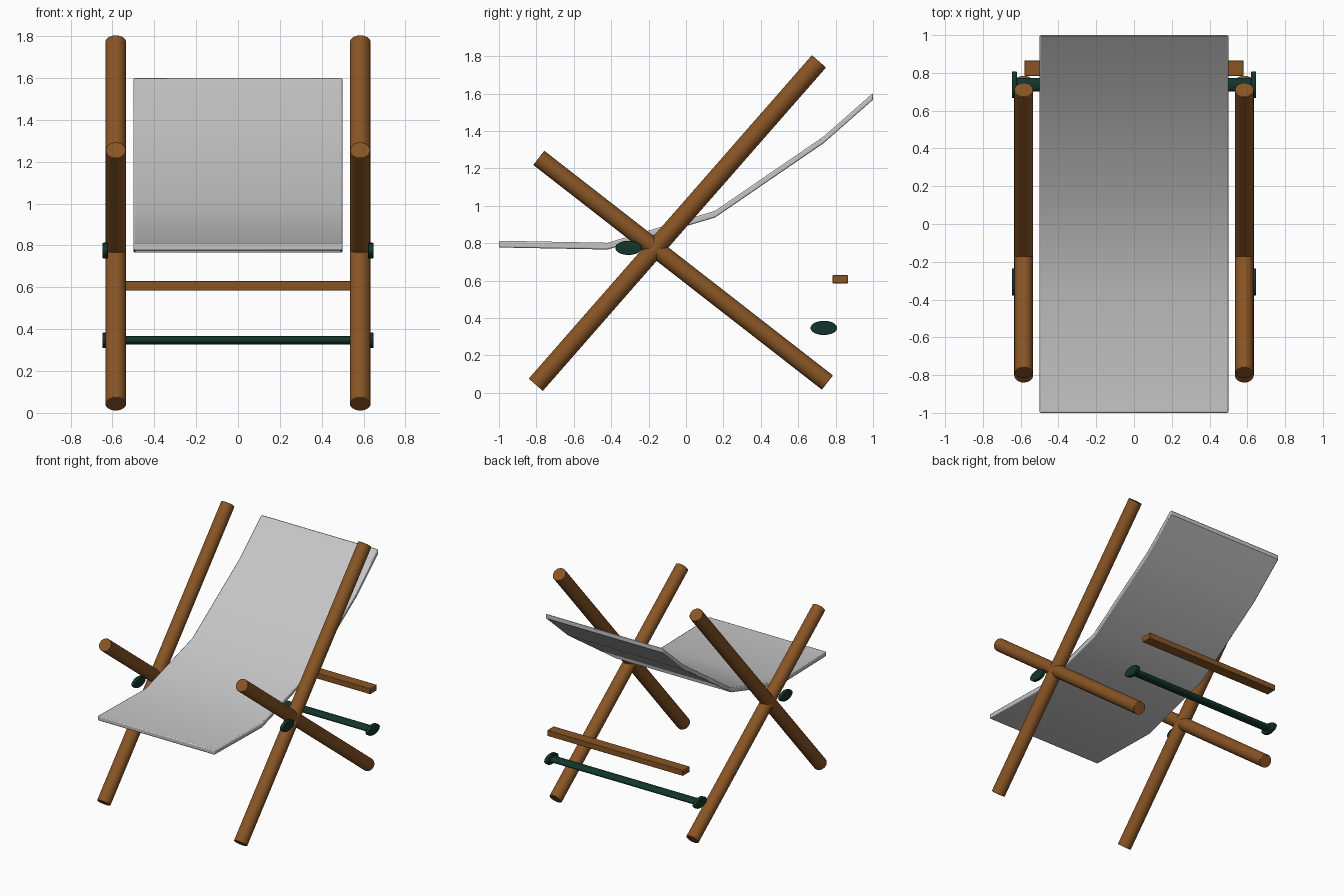
import bpy, bmesh, math
from mathutils import Vector, Matrix

old = bpy.data.objects.get("Cube")
if old:
    bpy.data.objects.remove(old, do_unlink=True)


def make_material(name, rgb):
    mat = bpy.data.materials.new(name)
    mat.use_nodes = True
    mat.diffuse_color = (*rgb, 1)
    mat.node_tree.nodes["Principled BSDF"].inputs["Base Color"].default_value = (*rgb, 1)
    return mat


wood = make_material("brown_wood", (0.25, 0.09, 0.018))
cloth = make_material("light_grey_cloth", (0.56, 0.56, 0.56))
paint = make_material("dark_green_paint", (0.006, 0.036, 0.024))


def add_object(name, bm, mat, bevel=0.0):
    bmesh.ops.recalc_face_normals(bm, faces=bm.faces)
    mesh = bpy.data.meshes.new(name)
    bm.to_mesh(mesh)
    bm.free()
    mesh.materials.append(mat)
    mesh.shade_smooth()
    mesh.set_sharp_from_angle(angle=math.radians(35))
    obj = bpy.data.objects.new(name, mesh)
    bpy.context.collection.objects.link(obj)
    if bevel:
        mod = obj.modifiers.new("soft_edges", 'BEVEL')
        mod.width = bevel
        mod.segments = 2
        mod.limit_method = 'ANGLE'
        mod.angle_limit = math.radians(60)
    return obj


def rod(name, start, end, mat, rx, ry, bevel=0.0):
    """Elliptical cylinder between two points."""
    a, b = Vector(start), Vector(end)
    turn = (b - a).to_track_quat('Z', 'Y').to_matrix().to_4x4()
    bm = bmesh.new()
    bmesh.ops.create_cone(
        bm, cap_ends=True, segments=32, radius1=1, radius2=1, depth=(b - a).length,
        matrix=Matrix.Translation((a + b) / 2) @ turn @ Matrix.Diagonal((rx, ry, 1, 1)))
    return add_object(name, bm, mat, bevel)


# Crossed round poles and oval end caps on both sides
for side, s in (("left", 1), ("right", -1)):
    x = 0.584 * s
    rod(side + "_long_pole", (x, -0.803, 0.043), (x, 0.711, 1.772), wood, 0.05, 0.05, 0.003)
    rod(side + "_short_pole", (x, 0.756, 0.055), (x, -0.787, 1.256), wood, 0.048, 0.048, 0.003)
    for place, y, z in (("front", -0.307, 0.775), ("rear", 0.737, 0.347)):
        rod(f"{side}_{place}_cap", (0.62 * s, y, z), (0.647 * s, y, z), paint,
            0.038, 0.071, 0.004).name = f"{side}_{place}_oval_cap"

# Flattened rear crossbar
bar = rod("rear_crossbar", (-0.625, 0.737, 0.347), (0.625, 0.737, 0.347), paint, 0.021, 0.036)


def fit_oval(obj, height, depth):
    """Make the oval section lie flat: long in y, low in z."""
    ys = [v.co.y for v in obj.data.vertices]
    zs = [v.co.z for v in obj.data.vertices]
    cy, cz = (min(ys) + max(ys)) / 2, (min(zs) + max(zs)) / 2
    hy, hz = (max(ys) - min(ys)) / 2, (max(zs) - min(zs)) / 2
    for v in obj.data.vertices:
        v.co.y = cy + (v.co.y - cy) * depth / hy
        v.co.z = cz + (v.co.z - cz) * height / hz


fit_oval(bar, 0.021, 0.036)
for obj in bpy.context.collection.objects:
    if obj.name.endswith("_oval_cap"):
        fit_oval(obj, 0.038, 0.071)

# Flat wooden rear slat
bm = bmesh.new()
bmesh.ops.create_cube(bm, size=1, matrix=Matrix.Translation((0, 0.825, 0.607))
                      @ Matrix.Diagonal((1.16, 0.082, 0.044, 1)))
add_object("rear_slat", bm, wood, 0.004)

# Sling seat: a bent strip with constant vertical thickness
profile = [(-1, 0.795), (-0.42, 0.784), (0.155, 0.955), (0.735, 1.352), (1, 1.585)]
bm = bmesh.new()
rings = []
for y, z in profile:
    rings.append([bm.verts.new((x, y, z + dz)) for x, dz in
                  ((-0.5, -0.018), (0.5, -0.018), (0.5, 0.018), (-0.5, 0.018))])
for a, b in zip(rings, rings[1:]):
    for i in range(4):
        j = (i + 1) % 4
        bm.faces.new((a[i], a[j], b[j], b[i]))
bm.faces.new(rings[0])
bm.faces.new(rings[-1])
add_object("sling_seat", bm, cloth, 0.007)
